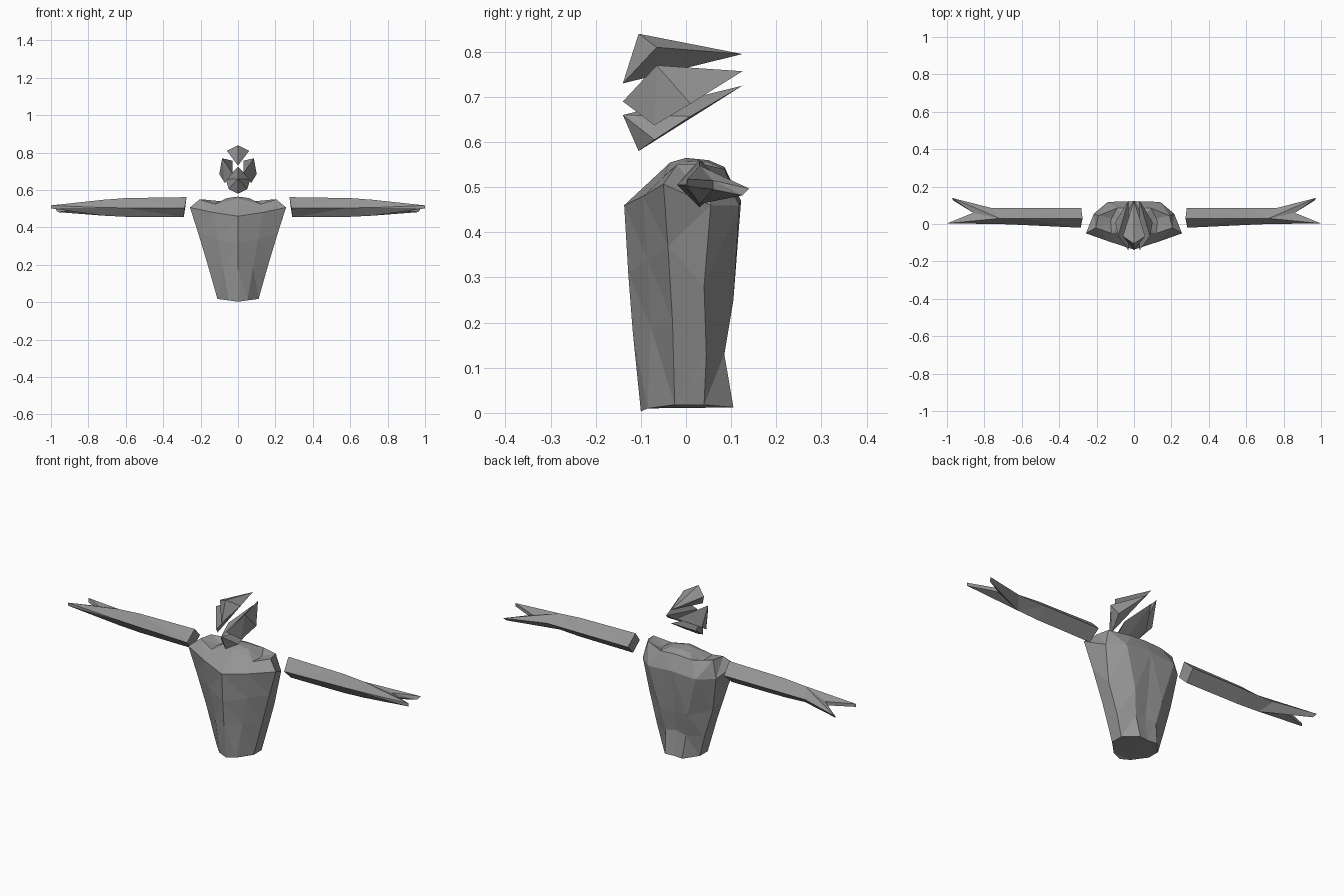
import bpy, bmesh

cube = bpy.data.objects.get("Cube")
if cube:
    bpy.data.objects.remove(cube, do_unlink=True)

grey = bpy.data.materials.new("stone_grey")
grey.use_nodes = True
colour = (0.3, 0.3, 0.3, 1)
grey.diffuse_color = colour
grey.node_tree.nodes["Principled BSDF"].inputs["Base Color"].default_value = colour


def finish(bm, name):
    bmesh.ops.recalc_face_normals(bm, faces=bm.faces)
    mesh = bpy.data.meshes.new(name)
    bm.to_mesh(mesh)
    bm.free()
    mesh.materials.append(grey)
    obj = bpy.data.objects.new(name, mesh)
    bpy.context.collection.objects.link(obj)
    return obj


def mirror(points):
    return [(-x, y, z) for x, y, z in points]


def hull(name, points):
    """Faceted shard wrapped around a few corner points."""
    bm = bmesh.new()
    verts = [bm.verts.new(p) for p in points]
    bmesh.ops.convex_hull(bm, input=verts)
    return finish(bm, name)


def loft(name, rings):
    """Closed low-poly skin through equal-length rings."""
    bm = bmesh.new()
    loops = [[bm.verts.new(p) for p in ring] for ring in rings]
    n = len(loops[0])
    for a, b in zip(loops, loops[1:]):
        for i in range(n):
            j = (i + 1) % n
            bm.faces.new((a[i], a[j], b[j], b[i]))
    bm.faces.new(loops[0])
    bm.faces.new(loops[-1])
    bmesh.ops.triangulate(bm, faces=bm.faces[:], quad_method='SHORT_EDGE')
    return finish(bm, name)


# Torso: half rings from the front ridge round to the spine, then mirrored
half_rings = [
    [(0, -.10, .003), (.05, -.085, .01), (.11, -.025, .018),
     (.11, .04, .018), (.05, .105, .012), (0, .1, .012)],
    [(0, -.118, .18), (.08, -.078, .19), (.163, -.03, .205),
     (.14, .045, .13), (.06, .085, .13), (0, .08, .14)],
    [(0, -.128, .31), (.11, -.085, .34), (.213, -.04, .37),
     (.185, .04, .28), (.08, .105, .25), (0, .098, .25)],
    [(0, -.137, .46), (.13, -.095, .48), (.257, -.05, .507),
     (.215, .055, .46), (.14, .118, .46), (0, .122, .47)],
    [(0, -.035, .555), (.12, -.05, .525), (.205, -.02, .55),
     (.19, .045, .55), (.09, .085, .54), (0, .085, .545)],
    [(0, 0, .565), (.06, 0, .557), (.125, .01, .525),
     (.12, .03, .525), (.06, .05, .555), (0, .05, .56)],
]
loft("torso", [half + mirror(half[1:-1])[::-1] for half in half_rings])

# Face shards around an open middle
hull("crown_shard", [(0, -.105, .84), (0, -.14, .73), (.06, -.065, .81),
                     (-.06, -.065, .81), (0, .125, .795)])
jaw_side = [(.05, -.07, .605), (.065, .01, .657)]
hull("jaw_shard", [(0, -.14, .66), (0, -.105, .58), (0, .125, .725)]
     + jaw_side + mirror(jaw_side))
cheek = [(.1, .01, .685), (.085, -.065, .77), (.03, -.14, .69),
         (.07, -.07, .637), (.03, .125, .757)]

# Arms: diamond section, ending in a forked hand
arm = [
    [(.275, .03, .562), (.282, .085, .507), (.29, .03, .455), (.285, -.02, .505)],
    [(.6, .03, .557), (.6, .085, .507), (.6, .03, .457), (.6, -.005, .505)],
    [(.72, .03, .548), (.76, .085, .507), (.72, .03, .463), (.72, 0, .506)],
]
top, back, bottom, front = arm[-1]
notch = [(.86, .06, .515), (.86, .06, .495)]
front_finger = [top, bottom, front, (1, .003, .518), (1, .003, .502)] + notch
back_finger = [top, bottom, back, (.975, .14, .497), (.965, .125, .482)] + notch

for side, flip in (("left", list), ("right", mirror)):
    hull(side + "_cheek_shard", flip(cheek))
    loft(side + "_arm", [flip(ring) for ring in arm])
    hull(side + "_front_finger", flip(front_finger))
    hull(side + "_back_finger", flip(back_finger))
